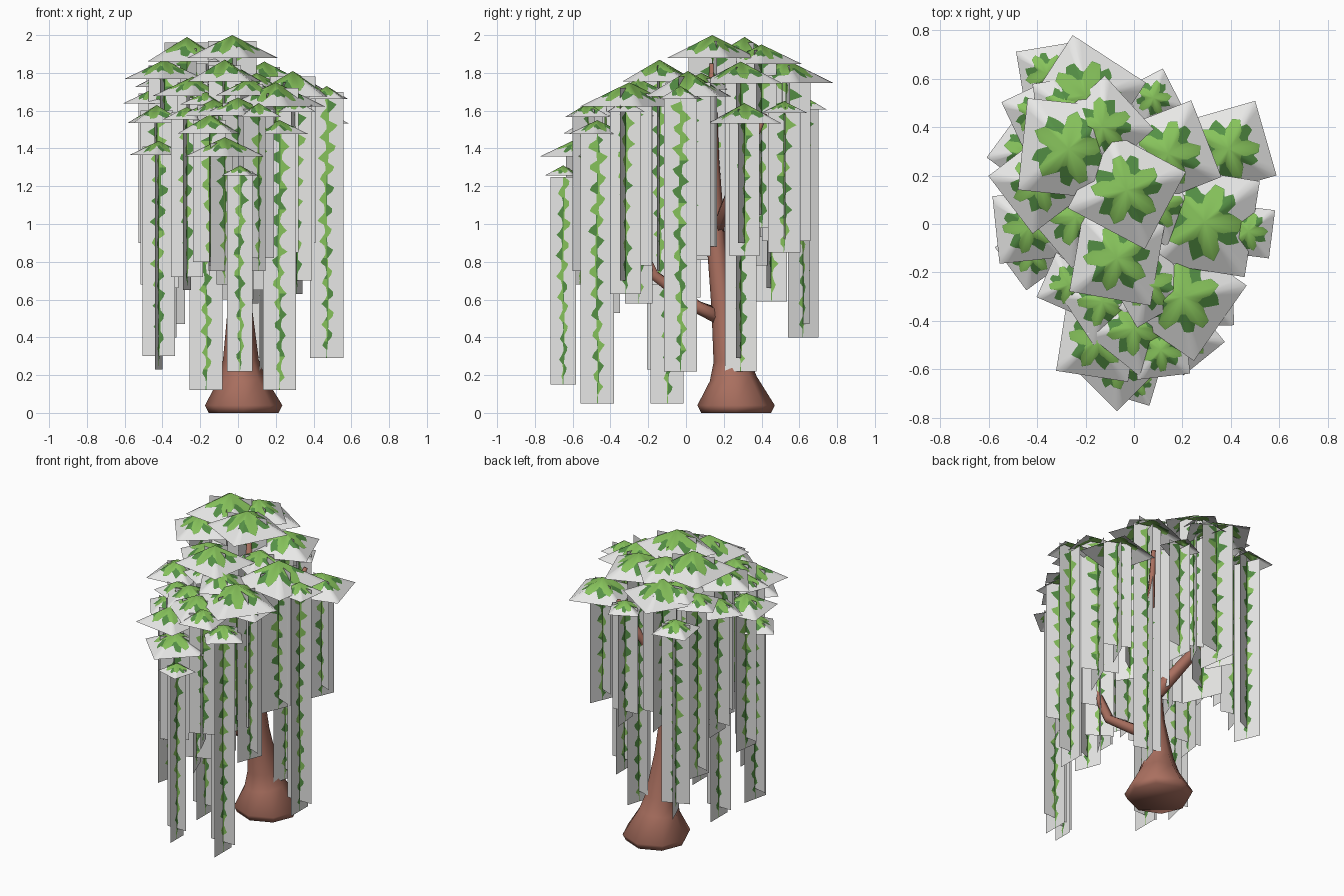
import bpy, bmesh, math, random
from mathutils import Vector, Matrix

if "Cube" in bpy.data.objects:
    bpy.data.objects.remove(bpy.data.objects["Cube"])

random.seed(7)

def material(name, rgb):
    m = bpy.data.materials.new(name)
    m.diffuse_color = (*rgb, 1)
    m.use_nodes = True
    m.node_tree.nodes["Principled BSDF"].inputs["Base Color"].default_value = m.diffuse_color
    return m

BARK = material("brown bark", (0.40, 0.16, 0.115))
CARD = material("pale card", (0.80, 0.80, 0.79))
LIGHT = material("light leaf green", (0.24, 0.54, 0.105))
DARK = material("dark leaf green", (0.09, 0.28, 0.06))

def finish(bm, name, mats, smooth=False):
    me = bpy.data.meshes.new(name)
    bm.to_mesh(me)
    bm.free()
    for m in mats:
        me.materials.append(m)
    ob = bpy.data.objects.new(name, me)
    bpy.context.collection.objects.link(ob)
    if smooth:
        for p in me.polygons:
            p.use_smooth = True
    return ob

def tube(name, path, sides=8):
    """Tapered limb through (x, y, z, radius) points."""
    bm = bmesh.new()
    pts = [Vector(p[:3]) for p in path]
    rings = []
    for i, p in enumerate(pts):
        d = pts[min(i + 1, len(pts) - 1)] - pts[max(i - 1, 0)]
        if p.z < 0.1:
            d = Vector((0, 0, 1))
        d.normalize()
        u = Vector((0, 1, 0)).cross(d)
        if u.length < 0.3:
            u = Vector((1, 0, 0)).cross(d)
        u.normalize()
        v = d.cross(u)
        r = path[i][3]
        rings.append([bm.verts.new(p + (u * math.cos(a) + v * math.sin(a)) * r)
                      for a in (math.tau * k / sides for k in range(sides))])
    for a, b in zip(rings, rings[1:]):
        for k in range(sides):
            n = (k + 1) % sides
            bm.faces.new((a[k], a[n], b[n], b[k]))
    bm.faces.new(rings[0][::-1])
    bm.faces.new(rings[-1])
    return finish(bm, name, [BARK], True)

# Trunk with flared foot, and the limbs
tube("trunk", [(0.03, 0.265, 0, 0.185), (0.03, 0.265, 0.04, 0.205), (0.02, 0.25, 0.18, 0.125),
               (0.015, 0.24, 0.28, 0.095), (0.01, 0.2, 0.55, 0.065), (0, 0.16, 0.9, 0.05),
               (-0.01, 0.14, 1.35, 0.035), (-0.02, 0.14, 1.85, 0.015)])
tube("front_limb", [(0.01, 0.2, 0.5, 0.045), (0.03, 0.06, 0.56, 0.036), (0.05, -0.17, 0.73, 0.03),
                    (0.06, -0.3, 1.0, 0.025), (0.06, -0.38, 1.5, 0.012)], 6)
tube("left_limb", [(0, 0.18, 0.75, 0.045), (-0.18, 0.26, 1.02, 0.036), (-0.34, 0.34, 1.27, 0.028),
                   (-0.37, 0.4, 1.65, 0.012)], 6)
tube("right_limb", [(0, 0.16, 0.95, 0.035), (0.1, 0.27, 1.25, 0.026), (0.2, 0.42, 1.58, 0.014)], 6)

def leaf_cap(bm, x, y, z, h, rot):
    """Square pyramid card with a ragged leaf rosette cut into it."""
    mat = Matrix.Translation((x, y, z)) @ Matrix.Rotation(rot, 4, 'Z')
    n, drop, phase = 48, 0.68, random.random() * 6

    def point(a, t):
        # t = 1 lies on the square outline
        c, s = math.cos(a), math.sin(a)
        m = max(abs(c), abs(s))
        return bm.verts.new(mat @ Vector((c / m * t * h, s / m * t * h, -drop * t * h)))

    tip = bm.verts.new(mat @ Vector((0, 0, 0)))
    rings = [[], [], []]
    for k in range(n):
        a = math.tau * k / n + math.pi / 4
        m = max(abs(math.cos(a)), abs(math.sin(a)))
        saw = 0.05 * (k % 2)
        rl = 0.56 + 0.22 * math.cos(5 * a + phase) + saw
        rd = max(rl + 0.01, 0.52 + 0.27 * math.cos(5 * a + phase + 2.4) + saw)
        rings[0].append(point(a, min(rl * m, 0.92)))
        rings[1].append(point(a, min(rd * m, 0.94)))
        rings[2].append(point(a, 1))
    for k in range(n):
        j = (k + 1) % n
        bm.faces.new((tip, rings[0][k], rings[0][j])).material_index = 1
        for lo, hi, mi in ((0, 1, 2), (1, 2, 0)):
            f = bm.faces.new((rings[lo][k], rings[hi][k], rings[hi][j], rings[lo][j]))
            f.material_index = mi

def vine_card(bm, x, y, top, bottom, width, rot):
    """Flat hanging strip with a column of leaves cut down its middle."""
    c, s = math.cos(rot), math.sin(rot)
    n = max(10, int((top - bottom) / 0.022))
    rows = []
    tones = []
    left, right = random.random(), random.random()
    for i in range(n + 1):
        t = i / n
        z = top + (bottom - top) * t
        w = width * (0.36 - 0.19 * t)
        # leaves swell and pinch alternately on either side of the stem
        a = w * (0.12 + 0.9 * max(0, math.sin(math.tau * (i / 5 + left))) * random.uniform(0.6, 1))
        b = w * (0.12 + 0.9 * max(0, math.sin(math.tau * (i / 5 + left + 0.5))) * random.uniform(0.6, 1))
        if t < 0.02 or t > 0.96:
            a = b = 0.002
        mid = width * 0.03 * math.sin(9 * t + right)
        rows.append([bm.verts.new((x + c * u, y + s * u, z))
                     for u in (-width / 2, mid - a, mid, mid + b, width / 2)])
        if i % 5 == 0:
            tone = random.choice(((1, 2), (2, 1), (1, 1), (2, 2)))
        tones.append(tone)
    for p, q, tn in zip(rows, rows[1:], tones):
        for k, mi in enumerate((0, tn[0], tn[1], 0)):
            bm.faces.new((p[k], q[k], q[k + 1], p[k + 1])).material_index = mi

# Clusters: x, y, peak height, half size, strip bottom
crown = [(-0.03, 0.14, 2.0, 0.18, 0.88), (-0.27, 0.31, 1.99, 0.19, 0.85), (-0.20, 0.53, 1.87, 0.18, 0.98),
         (-0.13, 0.40, 1.95, 0.15, 1.05), (0.14, 0.29, 1.86, 0.17, 0.29), (0.39, 0.31, 1.64, 0.16, 0.90),
         (0.29, 0.01, 1.81, 0.20, 0.90), (0.47, -0.03, 1.73, 0.10, 0.29), (-0.07, -0.14, 1.87, 0.17, 0.75),
         (-0.39, 0.17, 1.87, 0.15, 0.95), (-0.24, 0.03, 1.78, 0.15, 0.88), (-0.40, 0.45, 1.80, 0.11, 0.66),
         (-0.27, 0.47, 1.86, 0.13, 1.0)]
skirt = [(0.06, -0.25, 1.77, 0.13, 0.65), (0.20, -0.30, 1.75, 0.19, 0.85), (0.31, -0.32, 1.66, 0.10, 0.70),
         (0.0, -0.43, 1.67, 0.14, 0.60), (0.11, -0.52, 1.64, 0.11, 0.82), (-0.07, -0.56, 1.46, 0.15, 0.75),
         (0.01, -0.65, 1.31, 0.08, 0.22), (-0.43, -0.01, 1.63, 0.14, 0.68), (-0.42, -0.12, 1.44, 0.11, 0.30),
         (-0.36, 0.62, 1.68, 0.11, 0.47), (0.08, 0.52, 1.65, 0.09, 0.92), (-0.27, -0.25, 1.62, 0.10, 0.72),
         (-0.17, -0.10, 1.70, 0.10, 0.12), (0.22, -0.47, 1.55, 0.11, 0.12)]
infill = [(-0.15, -0.48, 1.58, 0.15, 0.80), (-0.13, -0.32, 1.66, 0.13, 0.85), (0.10, 0.08, 1.80, 0.13, 0.95),
          (-0.44, 0.30, 1.72, 0.12, 0.90)]
spins = {0: -28, 2: -33, 5: 16, 6: -9, 14: -35, 18: 45, 20: 6}

caps, vines = bmesh.new(), bmesh.new()
for i, (x, y, z, h, low) in enumerate(crown + skirt + infill):
    leaf_cap(caps, x, y, z, h, math.radians(spins.get(i, random.uniform(-45, 45))))
    width = 0.26 if h > 0.165 and low > 0.8 else (0.135 if h < 0.085 else 0.175)
    turn = 0 if low < 0.29 or i == 7 else random.uniform(-0.6, 0.6)
    top = z - 0.03
    # Two crossed strips, the second hanging a little lower
    vine_card(vines, x, y, top, low, width, turn)
    vine_card(vines, x, y, top - 0.03, low - 0.07, width, turn + math.pi / 2)

finish(caps, "leaf_caps", [CARD, LIGHT, DARK], True)
finish(vines, "hanging_vines", [CARD, LIGHT, DARK])
